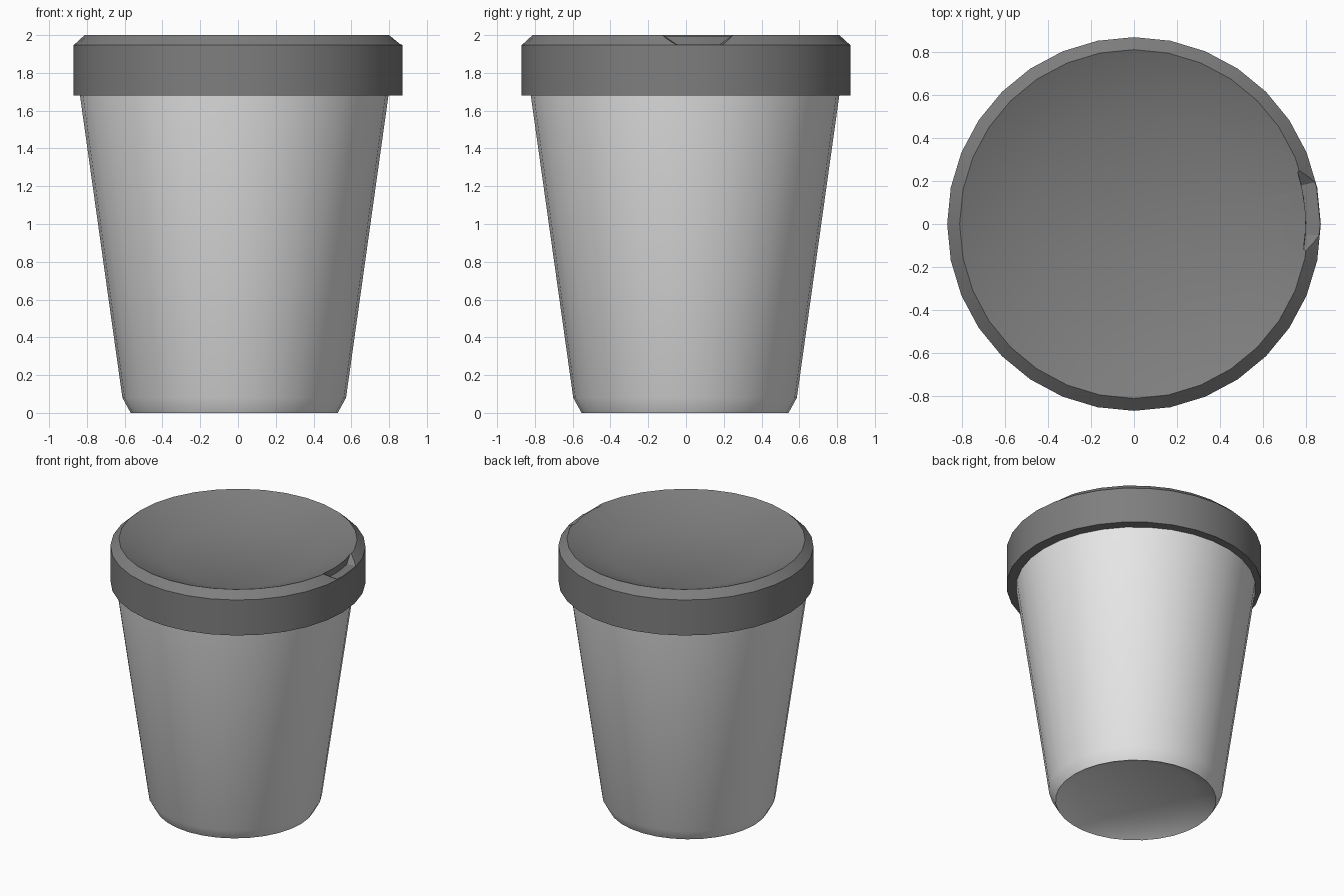
import bpy, bmesh
from math import sin, cos, pi, radians

SIDES = 32

cube = bpy.data.objects.get("Cube")
if cube:
    bpy.data.objects.remove(cube, do_unlink=True)


def material(name, value):
    mat = bpy.data.materials.new(name)
    color = (value, value, value, 1)
    mat.use_nodes = True
    mat.diffuse_color = color
    mat.node_tree.nodes["Principled BSDF"].inputs["Base Color"].default_value = color
    return mat


def make_object(name, bm, mat, location=(0, 0, 0)):
    bmesh.ops.recalc_face_normals(bm, faces=bm.faces)
    mesh = bpy.data.meshes.new(name)
    bm.to_mesh(mesh)
    bm.free()
    mesh.materials.append(mat)
    obj = bpy.data.objects.new(name, mesh)
    obj.location = location
    bpy.context.collection.objects.link(obj)
    return obj


def lathe(name, profile, mat, location=(0, 0, 0)):
    """Turn (radius, height) points round z and cap both ends."""
    bm = bmesh.new()
    rings = [[bm.verts.new((r * cos(2 * pi * i / SIDES), r * sin(2 * pi * i / SIDES), z))
              for i in range(SIDES)] for r, z in profile]
    for low, high in zip(rings, rings[1:]):
        for i in range(SIDES):
            j = (i + 1) % SIDES
            bm.faces.new((low[i], low[j], high[j], high[i]))
    bm.faces.new(rings[0])
    bm.faces.new(rings[-1])
    return make_object(name, bm, mat, location)


def smooth(obj):
    bpy.ops.object.select_all(action="DESELECT")
    obj.select_set(True)
    bpy.context.view_layer.objects.active = obj
    bpy.ops.object.shade_smooth_by_angle(angle=radians(30))


cup_grey = material("light grey", 0.8)
lid_grey = material("dark grey", 0.21)

# Tapered cup with a recessed base
cup = lathe("cup_body", [(0.4, 0.07), (0.548, 0), (0.592, 0.08), (0.818, 1.69)],
            cup_grey, (-0.02, -0.005, 0))

# Chamfered lid with a dished top
lid = lathe("lid", [(0.83, 1.68), (0.87, 1.68), (0.87, 1.947), (0.812, 2), (0.5, 1.868)],
            lid_grey)

# Drinking notch in the rim: a curved wedge, wider at the top
bm = bmesh.new()
STEPS = 4
sections = []
for i in range(STEPS + 1):
    t = i / STEPS
    low = radians(-3.5 + 16.5 * t)
    high = radians(-10 + 29 * t)
    sections.append([bm.verts.new((r * cos(a), r * sin(a), z)) for r, a, z in
                     ((0.8, low, 1.95), (0.95, low, 1.95), (0.95, high, 2.01), (0.8, high, 2.01))])
for a, b in zip(sections, sections[1:]):
    for k in range(4):
        m = (k + 1) % 4
        bm.faces.new((a[k], a[m], b[m], b[k]))
bm.faces.new(sections[0])
bm.faces.new(sections[-1])
cutter = make_object("notch_cutter", bm, lid_grey)
cutter.hide_render = True

cut = lid.modifiers.new("drinking_notch", "BOOLEAN")
cut.operation = "DIFFERENCE"
cut.solver = "EXACT"
cut.object = cutter
bpy.context.view_layer.objects.active = lid
bpy.ops.object.modifier_apply(modifier=cut.name)
bpy.data.objects.remove(cutter, do_unlink=True)

for part in (cup, lid):
    smooth(part)
